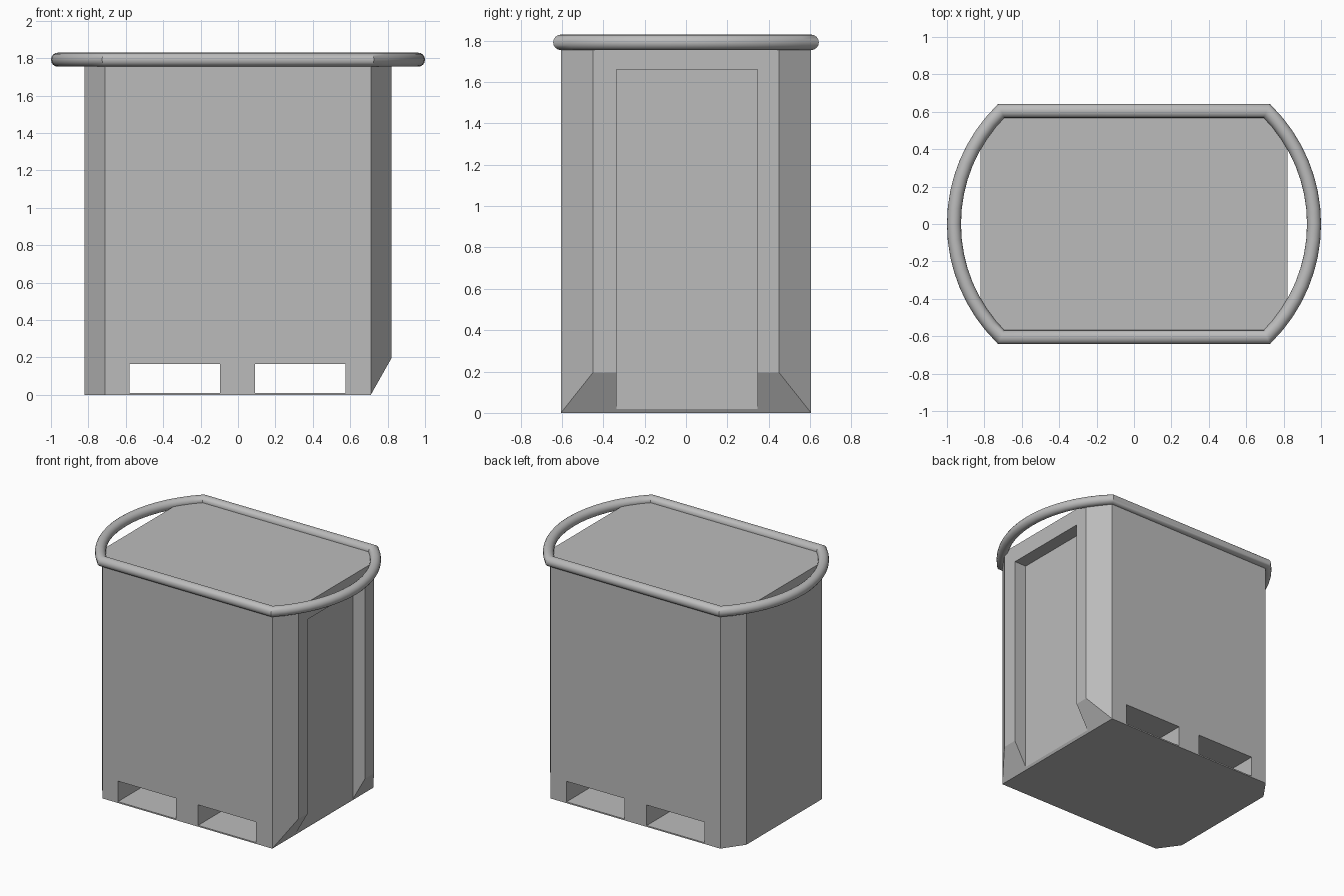
import bpy, bmesh, math
from mathutils import Vector

cube = bpy.data.objects.get("Cube")
if cube:
    bpy.data.objects.remove(cube, do_unlink=True)

grey = bpy.data.materials.new("plain grey")
grey.use_nodes = True
colour = (0.5, 0.5, 0.5, 1)
grey.diffuse_color = colour
grey.node_tree.nodes["Principled BSDF"].inputs["Base Color"].default_value = colour


def finish(name, bm):
    bmesh.ops.recalc_face_normals(bm, faces=bm.faces)
    mesh = bpy.data.meshes.new(name)
    bm.to_mesh(mesh)
    bm.free()
    mesh.materials.append(grey)
    obj = bpy.data.objects.new(name, mesh)
    bpy.context.collection.objects.link(obj)
    return obj


def select(obj):
    bpy.ops.object.select_all(action='DESELECT')
    obj.select_set(True)
    bpy.context.view_layer.objects.active = obj


def box(name, low, high):
    bm = bmesh.new()
    bmesh.ops.create_cube(bm, size=1)
    for v in bm.verts:
        v.co = [h if c > 0 else l for c, l, h in zip(v.co, low, high)]
    return finish(name, bm)


# Container body: chamfered rectangle, extruded up
IN_X, OUT_X, IN_Y, OUT_Y, TOP = 0.71, 0.82, 0.45, 0.605, 1.79
quarter = [(OUT_X, IN_Y), (IN_X, OUT_Y)]
outline = (quarter + [(-x, y) for x, y in reversed(quarter)]
           + [(-x, -y) for x, y in quarter] + [(x, -y) for x, y in reversed(quarter)])
bm = bmesh.new()
base = bm.faces.new([bm.verts.new((x, y, 0)) for x, y in outline])
grown = bmesh.ops.extrude_face_region(bm, geom=[base])
bmesh.ops.translate(bm, vec=(0, 0, TOP),
                    verts=[g for g in grown["geom"] if isinstance(g, bmesh.types.BMVert)])

# Sloped foot on the left side
bmesh.ops.bisect_plane(bm, geom=bm.verts[:] + bm.edges[:] + bm.faces[:], dist=1e-4,
                       plane_co=(IN_X, 0, 0), plane_no=(0.195, 0, IN_X - OUT_X),
                       clear_outer=True)
bmesh.ops.holes_fill(bm, edges=[e for e in bm.edges if e.is_boundary])
body = finish("container_body", bm)

# Door recess and the two fork tunnels
cutters = [box("door_recess_cutter", (0.72, -0.335, -0.1), (1, 0.345, 1.66)),
           box("right_tunnel_cutter", (-0.58, -1, 0.01), (-0.095, 1, 0.165)),
           box("left_tunnel_cutter", (0.09, -1, 0.01), (0.575, 1, 0.165))]
select(body)
for cutter in cutters:
    cutter.hide_render = True
    mod = body.modifiers.new(cutter.name, 'BOOLEAN')
    mod.operation, mod.solver, mod.object = 'DIFFERENCE', 'EXACT', cutter
    bpy.ops.object.modifier_apply(modifier=mod.name)
    bpy.data.objects.remove(cutter, do_unlink=True)

# Top rail: straight front and back, bowed ends, mitred corners
TUBE, RAIL_Z, END_X, SIDES, STEPS = 0.0375, 1.792, 0.9625, 16, 16
sag = END_X - IN_X
radius = (OUT_Y ** 2 + sag ** 2) / (2 * sag)
sweep = math.asin(OUT_Y / radius)
arc = []
for i in range(STEPS + 1):
    a = sweep * (2 * i / STEPS - 1)
    arc.append(Vector((END_X - radius + radius * math.cos(a), radius * math.sin(a), 0)))
path = arc + [-p for p in arc]
bm = bmesh.new()
rings = []
for i, p in enumerate(path):
    before = (p - path[i - 1]).normalized()
    after = (path[(i + 1) % len(path)] - p).normalized()
    along = (before + after).normalized()
    side = Vector((along.y, -along.x, 0)) / along.dot(after)
    ring = []
    for k in range(SIDES):
        t = math.tau * k / SIDES
        ring.append(bm.verts.new(p + side * TUBE * math.cos(t)
                                 + Vector((0, 0, RAIL_Z + TUBE * math.sin(t)))))
    rings.append(ring)
for i, ring in enumerate(rings):
    last = rings[i - 1]
    for k in range(SIDES):
        bm.faces.new((last[k - 1], last[k], ring[k], ring[k - 1]))
rail = finish("top_rail", bm)
select(rail)
bpy.ops.object.shade_smooth_by_angle(angle=math.radians(30))
